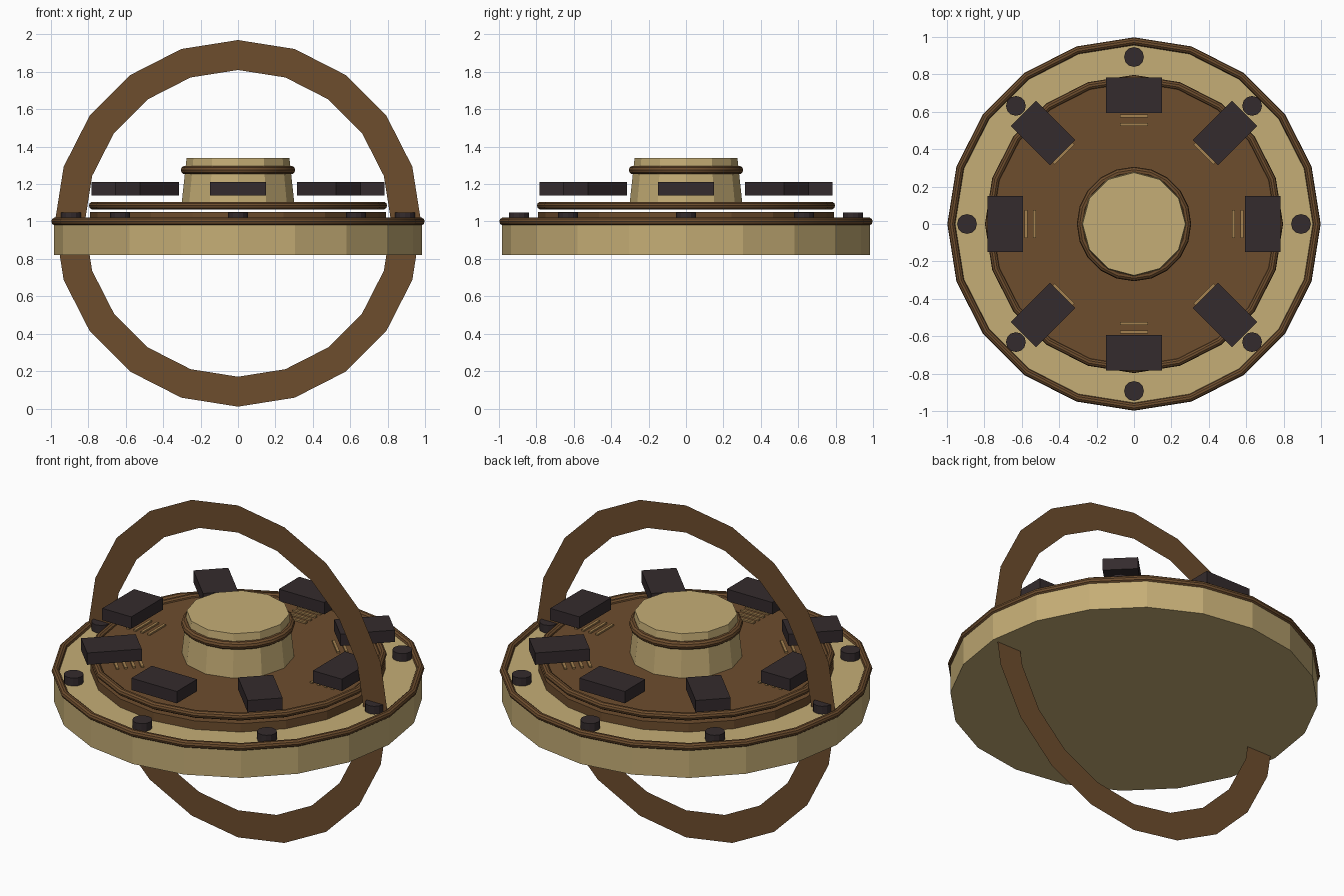
import bpy, bmesh
from math import pi, cos, sin
from mathutils import Matrix

cube = bpy.data.objects.get("Cube")
if cube:
    bpy.data.objects.remove(cube)


def material(name, rgb):
    m = bpy.data.materials.new(name)
    m.use_nodes = True
    m.diffuse_color = (*rgb, 1)
    m.node_tree.nodes["Principled BSDF"].inputs["Base Color"].default_value = (*rgb, 1)
    return m


TAN = material("sand tan", (0.56, 0.42, 0.18))
BROWN = material("wood brown", (0.155, 0.075, 0.027))
DARK = material("dark charcoal", (0.034, 0.024, 0.026))
SLAT = material("light brown", (0.37, 0.22, 0.08))


def finish(name, bm, mat):
    me = bpy.data.meshes.new(name)
    bm.to_mesh(me)
    bm.free()
    me.materials.append(mat)
    ob = bpy.data.objects.new(name, me)
    bpy.context.collection.objects.link(ob)
    return ob


def drum(name, mat, sides, r_low, r_high, z_low, z_high, x=0, y=0):
    """Flat-sided cylinder or cone section with a vertex on the y axis."""
    bm = bmesh.new()
    bmesh.ops.create_cone(bm, cap_ends=True, segments=sides, radius1=r_low,
                          radius2=r_high, depth=z_high - z_low)
    bmesh.ops.translate(bm, vec=(x, y, (z_low + z_high) / 2), verts=bm.verts)
    return finish(name, bm, mat)


def trim(name, radius, tube, z):
    """Rounded moulding that follows a drum edge."""
    bpy.ops.mesh.primitive_torus_add(location=(0, 0, z), major_radius=radius,
                                     minor_radius=tube, major_segments=20,
                                     minor_segments=10)
    ob = bpy.context.object
    ob.name = name
    ob.data.materials.append(BROWN)
    bpy.ops.object.shade_smooth_by_angle()


def box(name, mat, size, radius, z, angle, turn):
    """Box placed on a circle at the given angle, turned about its own axis."""
    bm = bmesh.new()
    place = Matrix.Translation((radius * cos(angle), radius * sin(angle), z))
    bmesh.ops.create_cube(bm, size=1, matrix=place @ Matrix.Rotation(turn, 4, "Z")
                          @ Matrix.Diagonal((*size, 1)))
    return finish(name, bm, mat)


# Base platform, raised deck and central hub
drum("base_platform", TAN, 20, 0.985, 0.985, 0.82, 1.0)
drum("deck_step", BROWN, 20, 0.79, 0.79, 1.0, 1.05)
drum("hub", TAN, 12, 0.302, 0.275, 1.09, 1.34)

bm = bmesh.new()
bmesh.ops.create_circle(bm, cap_ends=True, segments=20, radius=0.775)
bmesh.ops.translate(bm, vec=(0, 0, 1.09), verts=bm.verts)
finish("deck_top", bm, BROWN)

# Rounded mouldings
trim("base_trim", 0.977, 0.021, 1.0)
trim("deck_trim", 0.776, 0.021, 1.085)
trim("hub_trim", 0.283, 0.023, 1.275)

# Thin upright hoop, a flat band
bm = bmesh.new()
rings = []
for r in (0.98, 0.82):
    rings.append([bm.verts.new((r * sin(i * pi / 10), 0, 0.99 + r * cos(i * pi / 10)))
                  for i in range(20)])
outer, inner = rings
for i in range(20):
    j = (i + 1) % 20
    bm.faces.new((outer[i], outer[j], inner[j], inner[i]))
finish("hoop", bm, BROWN)

# Eight stations: dark block, slats beneath it and a round stud at the rim
for i in range(8):
    a = i * pi / 4
    # diagonal blocks point outwards, the others lie along the rim
    box(f"block_{i}", DARK, (0.19, 0.297, 0.07), 0.688, 1.175, a, -a)
    for k in range(4):
        box(f"slat_{i}_{k}", SLAT, (0.016, 0.15, 0.012), 0.532 + 0.045 * k, 1.093, a, a)
    drum(f"stud_{i}", DARK, 12, 0.053, 0.053, 1.0, 1.047, 0.893 * cos(a), 0.893 * sin(a))
